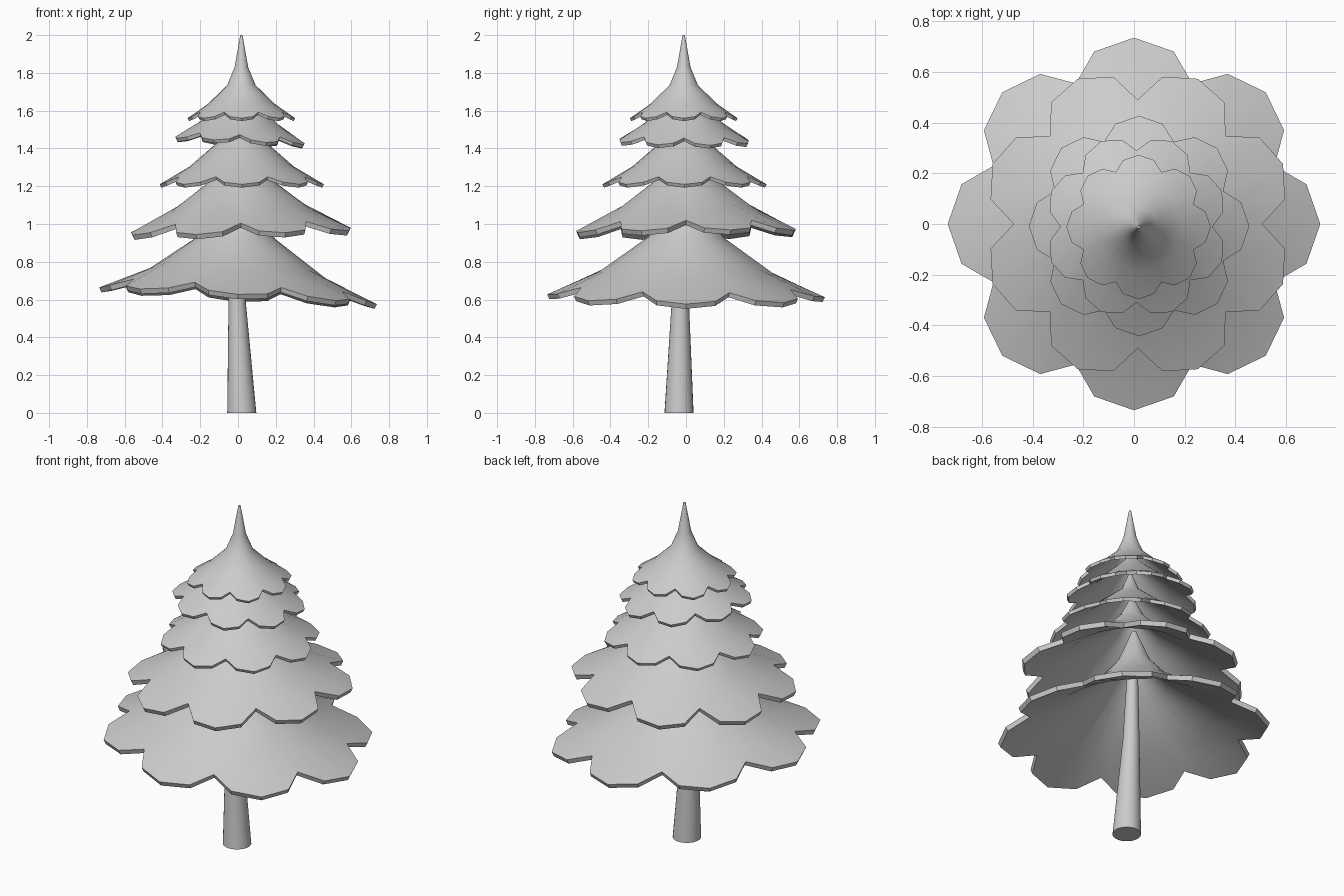
import bpy, bmesh
from math import cos, sin, pi, radians

if "Cube" in bpy.data.objects:
    bpy.data.objects.remove(bpy.data.objects["Cube"])

LOBES = 8


def build_rings(name, rings):
    """Skin equal-length rings of points, capping both ends."""
    bm = bmesh.new()
    loops = [[bm.verts.new(p) for p in ring] for ring in rings]
    n = len(loops[0])
    for a, b in zip(loops, loops[1:]):
        for i in range(n):
            j = (i + 1) % n
            bm.faces.new((a[i], a[j], b[j], b[i]))
    bm.faces.new(loops[0])
    bm.faces.new(loops[-1])
    bmesh.ops.recalc_face_normals(bm, faces=bm.faces)
    mesh = bpy.data.meshes.new(name)
    bm.to_mesh(mesh)
    bm.free()
    obj = bpy.data.objects.new(name, mesh)
    bpy.context.collection.objects.link(obj)
    bpy.context.view_layer.objects.active = obj
    obj.select_set(True)
    bpy.ops.object.shade_smooth_by_angle(angle=radians(28))
    obj.select_set(False)
    return obj


def tier(name, centre, rim, notch, rim_z, mid, spire, turn, tilt_x, tilt_y, thick):
    """Scalloped branch skirt: thin shell with a concave spire on top."""
    cx, cy = centre
    mid_r, mid_z = mid
    slope = (mid_z - rim_z) / (rim - mid_r)
    lobe = [(0, rim), (13, rim * 0.95), (22.5, notch), (32, rim * 0.95)]
    edge = [(radians(k * 360 / LOBES + a + turn), r) for k in range(LOBES) for a, r in lobe]

    def point(a, r, z):
        x, y = r * cos(a), r * sin(a)
        return (cx + x, cy + y, z + tilt_x * x + tilt_y * y)

    def circle(r, z):
        return [point(a, r, z) for a, _ in edge]

    def skirt(t, drop, shrink):
        ring = []
        for a, r in edge:
            rr = (r - shrink) * (1 - t) + mid_r * t
            ring.append(point(a, rr, rim_z + (rim - rr) * slope - drop
                              - 0.05 * rim * sin(pi * (rim - rr) / (rim - mid_r))))
        return ring

    rings = [circle(r, z) for r, z in reversed(spire)]
    rings += [circle(mid_r, mid_z), skirt(0.5, 0, 0), skirt(0, 0, 0)]
    # underside
    rings += [skirt(0, thick, thick * 0.4), skirt(0.5, thick, 0),
              circle(mid_r * 0.9, mid_z - thick),
              circle(spire[0][0] * 0.6, spire[0][1] - thick)]
    return build_rings(name, rings)


# Leaning, tapered trunk
trunk = [(0.02, -0.037, 0, 0.077), (-0.005, -0.03, 0.6, 0.045), (-0.01, -0.025, 1.0, 0.03)]
build_rings("trunk", [[(x + r * cos(i * pi / 12), y + r * sin(i * pi / 12), z)
                       for i in range(24)] for x, y, z, r in trunk])

# Branch tiers from bottom to top
tier("branch_tier_1", (0, 0), 0.735, 0.60, 0.62, (0.20, 0.93),
     [(0.09, 1.06), (0.012, 1.25)], 0, -0.06, -0.01, 0.03)
tier("branch_tier_2", (0.015, 0), 0.62, 0.49, 0.955, (0.165, 1.23),
     [(0.07, 1.33), (0.01, 1.45)], 22.5, 0.02, 0.01, 0.03)
tier("branch_tier_3", (0.02, -0.008), 0.435, 0.36, 1.21, (0.12, 1.44),
     [(0.05, 1.5), (0.01, 1.6)], 0, 0, 0, 0.022)
tier("branch_tier_4", (0.01, -0.01), 0.365, 0.30, 1.435, (0.10, 1.63),
     [(0.04, 1.69), (0.008, 1.76)], 22.5, -0.05, -0.01, 0.022)
tier("branch_tier_5", (0.018, -0.012), 0.285, 0.235, 1.56, (0.075, 1.735),
     [(0.036, 1.83), (0.006, 2.0)], 0, 0, 0, 0.02)
